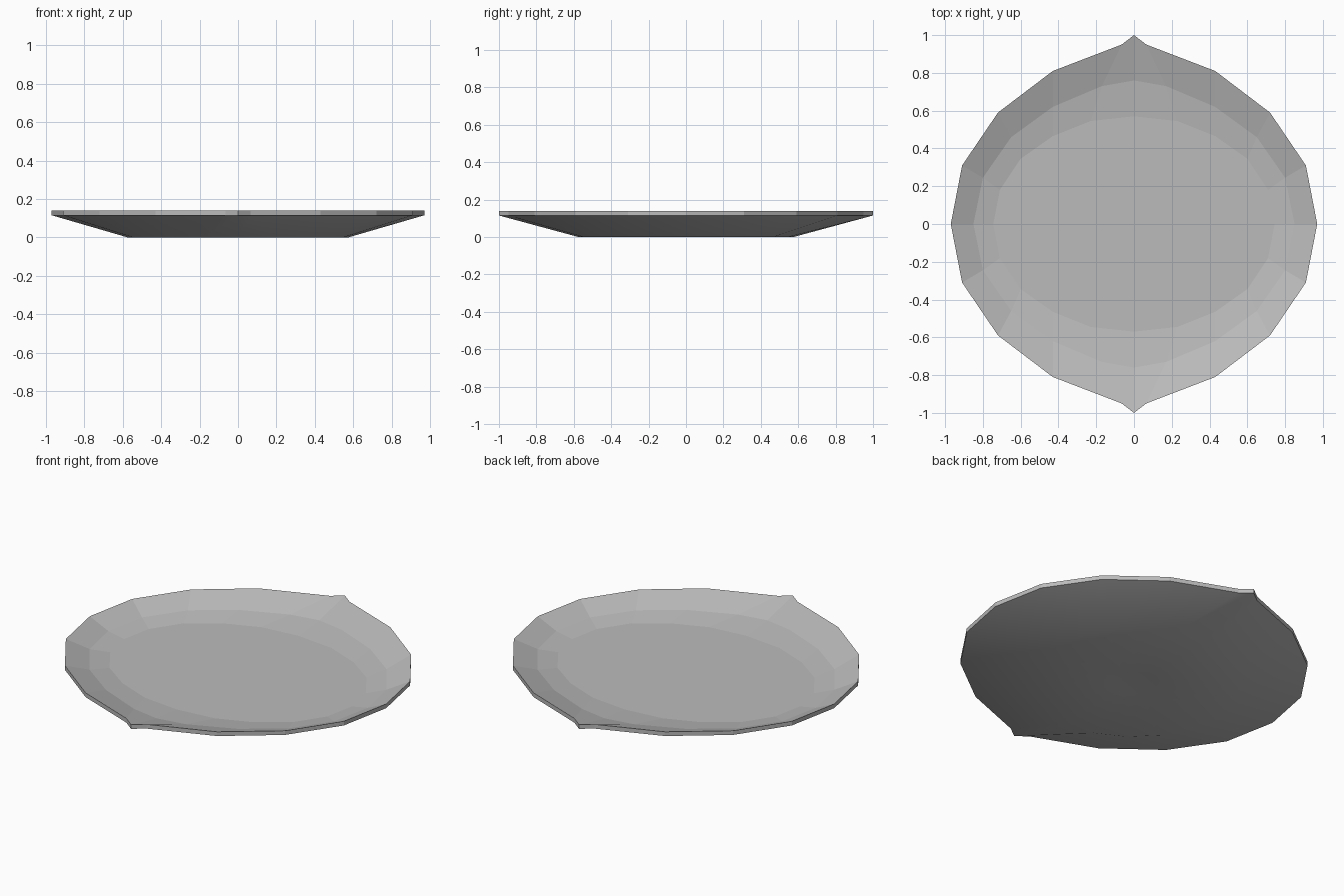
import bpy
import bmesh
from math import sin, cos, radians

old = bpy.data.objects.get("Cube")
if old:
    bpy.data.objects.remove(old, do_unlink=True)

# One grey glaze for the whole dish
glaze = bpy.data.materials.new("grey_glaze")
glaze.use_nodes = True
grey = (0.5, 0.5, 0.5, 1)
glaze.diffuse_color = grey
glaze.node_tree.nodes["Principled BSDF"].inputs["Base Color"].default_value = grey


def mirrored(quarter):
    """Turn a quarter outline, from the back tip to the left side, into a full ring."""
    half = quarter + [(x, -y) for x, y in reversed(quarter[:-1])]
    return half + [(-x, y) for x, y in reversed(half[1:-1])]


def circle(radius):
    return mirrored([(radius * sin(radians(18 * i)), radius * cos(radians(18 * i)))
                     for i in range(6)])


# Outlines: pointed rim, shoulder inside the bowl, oval floor
rim = mirrored([(0, 1), (.065, .95), (.43, .81), (.72, .59), (.91, .31), (.97, 0)])
shoulder = mirrored([(0, .76), (.17, .73), (.43, .62), (.65, .46), (.80, .245), (.85, 0)])
floor = mirrored([(0, .57), (.23, .545), (.43, .465), (.60, .345), (.71, .18), (.745, 0)])

bm = bmesh.new()


def add_ring(outline, z):
    return [bm.verts.new((x, y, z)) for x, y in outline]


def bridge(a, b, smooth=False):
    n = len(a)
    for i in range(n):
        j = (i + 1) % n
        face = bm.faces.new((a[i], a[j], b[j], b[i]))
        face.smooth = smooth


# Inside of the bowl, with flat facets
floor_ring = add_ring(floor, .065)
shoulder_ring = add_ring(shoulder, .085)
rim_top = add_ring(rim, .14)
rim_bottom = add_ring(rim, .115)
bm.faces.new(floor_ring)
bridge(floor_ring, shoulder_ring)
bridge(shoulder_ring, rim_top)
bridge(rim_top, rim_bottom)

# Smooth underside with a shallow dimple
foot = add_ring(circle(.575), 0)
dimple = add_ring(circle(.12), .003)
bridge(rim_bottom, foot, True)
bridge(foot, dimple, True)
centre = bm.verts.new((0, 0, .01))
for i, v in enumerate(dimple):
    face = bm.faces.new((v, dimple[(i + 1) % len(dimple)], centre))
    face.smooth = True

# Keep the lower rim edge crisp
for i, v in enumerate(rim_bottom):
    edge = bm.edges.get((v, rim_bottom[(i + 1) % len(rim_bottom)]))
    edge.smooth = False

bmesh.ops.recalc_face_normals(bm, faces=bm.faces)
mesh = bpy.data.meshes.new("dish")
bm.to_mesh(mesh)
bm.free()
mesh.materials.append(glaze)
dish = bpy.data.objects.new("dish", mesh)
bpy.context.collection.objects.link(dish)
